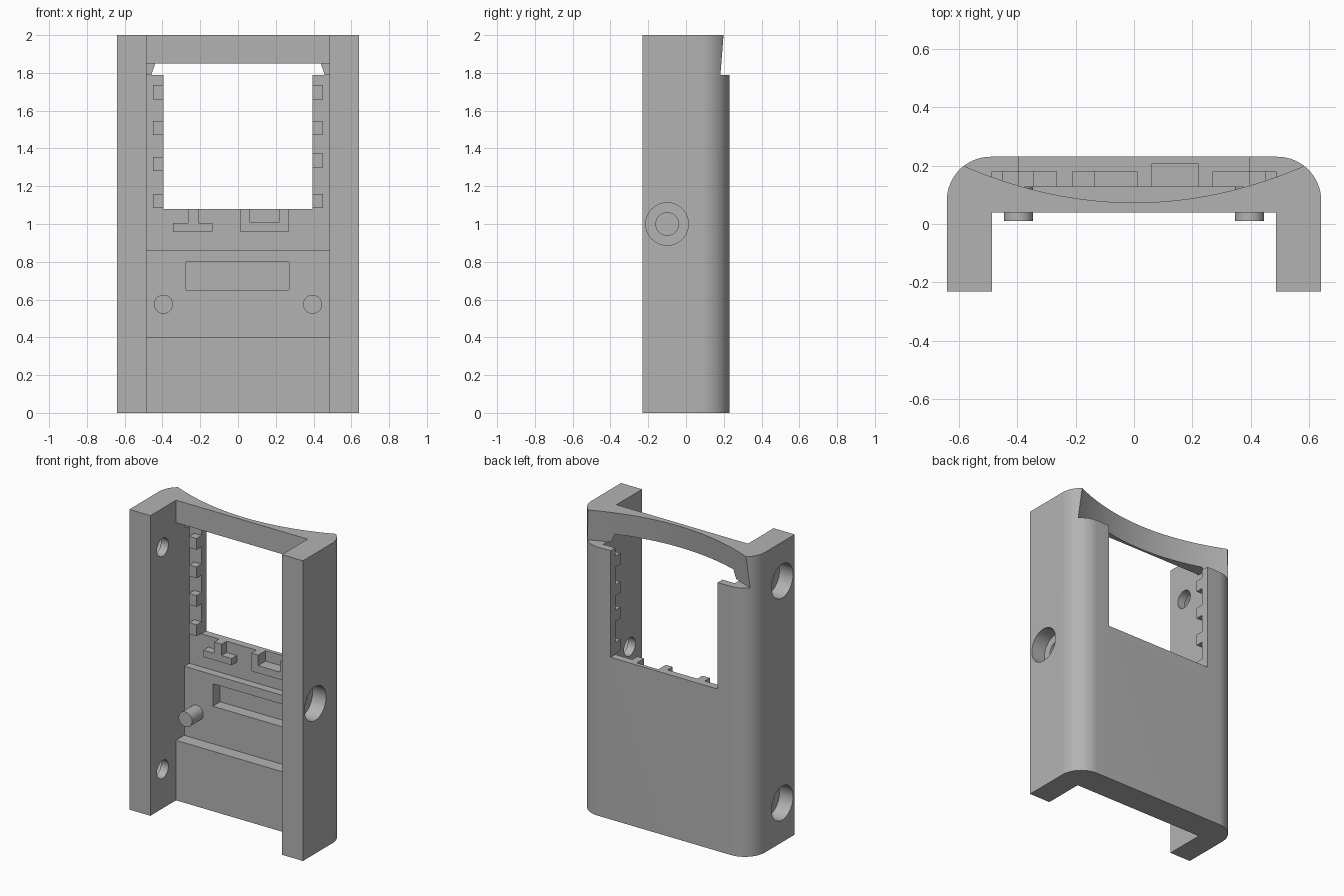
import bpy, bmesh
from math import sin, cos, pi

cube = bpy.data.objects.get("Cube")
if cube:
    bpy.data.objects.remove(cube, do_unlink=True)

grey = bpy.data.materials.new("plain grey")
grey.use_nodes = True
grey.diffuse_color = (0.45, 0.45, 0.45, 1)
grey.node_tree.nodes["Principled BSDF"].inputs["Base Color"].default_value = (0.45, 0.45, 0.45, 1)

# Key depths and sizes
HALF, INNER, BACK = 0.64, 0.485, 0.23
FLOOR, MID, DEEP, POCKET = 0.04, 0.127, 0.18, 0.205
SILL, LEDGE, BEAM, TOP = 1.08, 1.79, 1.85, 2.0
WIN = 0.395


def prism(name, pts, axis, lo, hi, shear=0.0):
    """Extrude a 2D outline along an axis; shear moves the far end in y."""
    place = {"x": lambda a, b, t: (t, a, b),
             "y": lambda a, b, t: (a, t, b),
             "z": lambda a, b, t: (a, b, t)}[axis]
    bm = bmesh.new()
    near = [bm.verts.new(place(a, b, lo)) for a, b in pts]
    far = [bm.verts.new(place(a, b + shear, hi)) for a, b in pts]
    bm.faces.new(near)
    bm.faces.new(far)
    n = len(pts)
    for i in range(n):
        j = (i + 1) % n
        bm.faces.new((near[i], near[j], far[j], far[i]))
    bmesh.ops.recalc_face_normals(bm, faces=bm.faces)
    mesh = bpy.data.meshes.new(name)
    bm.to_mesh(mesh)
    bm.free()
    mesh.materials.append(grey)
    obj = bpy.data.objects.new(name, mesh)
    bpy.context.collection.objects.link(obj)
    return obj


def rect(x0, x1, z0, z1):
    return [(x0, z0), (x1, z0), (x1, z1), (x0, z1)]


def circle(cx, cy, r, n=40):
    return [(cx + r * cos(2 * pi * i / n), cy + r * sin(2 * pi * i / n)) for i in range(n)]


def select(obj):
    bpy.ops.object.select_all(action="DESELECT")
    obj.select_set(True)
    bpy.context.view_layer.objects.active = obj


def cut(obj, cutter):
    cutter.hide_render = True
    mod = obj.modifiers.new("cut", "BOOLEAN")
    mod.operation = "DIFFERENCE"
    mod.solver = "EXACT"
    mod.object = cutter
    select(obj)
    bpy.ops.object.modifier_apply(modifier=mod.name)
    bpy.data.objects.remove(cutter, do_unlink=True)


# Housing: block with two rounded back corners
R, STEPS = 0.15, 16
arc = [(HALF - R + R * cos(a), BACK - R + R * sin(a))
       for a in (pi / 2 * i / STEPS for i in range(STEPS + 1))]
outline = [(HALF, -BACK)] + arc + [(-x, y) for x, y in reversed(arc)] + [(-HALF, -BACK)]
housing = prism("housing", outline, "z", 0, TOP)

# Stepped channel between the side walls
steps = [(-0.5, -0.1), (FLOOR, -0.1), (FLOOR, 0.4), (MID, 0.4), (MID, 0.86),
         (DEEP, 0.86), (DEEP, LEDGE), (MID, LEDGE), (MID, BEAM), (FLOOR, BEAM),
         (FLOOR, 2.1), (-0.5, 2.1)]
cut(housing, prism("channel_cutter", steps, "x", -INNER, INNER))

# Window opening and curved scoop across the top
cut(housing, prism("window_cutter", rect(-WIN, WIN, SILL, BEAM), "y", 0, 0.5))
xs = [0.75 * i / 24 for i in range(-24, 25)]
scoop = [(x, 0.049 + 0.37 * x * x) for x in xs] + [(0.75, 0.6), (-0.75, 0.6)]
cut(housing, prism("scoop_cutter", scoop, "z", LEDGE, 2.05, 0.03))

# Long pocket and small pocket below the window
cut(housing, prism("slot_cutter", rect(-0.275, 0.27, 0.65, 0.8), "y", 0, POCKET))
cut(housing, prism("notch_cutter", rect(0.06, 0.22, 1.01, 1.2), "y", 0.1, POCKET))

# Counterbored screw holes: one in the left wall, two in the right
for side, z in ((1, 1.0), (-1, 1.74), (-1, 0.26)):
    for r, start in ((0.06, 0.4), (0.113, 0.54)):
        lo, hi = sorted((side * start, side * 0.7))
        cut(housing, prism("hole_cutter", circle(-0.1, z, r), "x", lo, hi))

# Small tabs beside the window
for side, label, heights in ((-1, "right", (1.085, 1.28, 1.47, 1.66)),
                             (1, "left", (1.085, 1.3, 1.47, 1.66))):
    x0, x1 = sorted((side * 0.45, side * WIN))
    for z in heights:
        prism(label + "_tab", rect(x0, x1, z, z + 0.075), "y", MID, DEEP)

# T-shaped and U-shaped ribs under the sill
tee = [(-0.345, 0.96), (-0.135, 0.96), (-0.135, 1.005), (-0.21, 1.005),
       (-0.21, SILL), (-0.265, SILL), (-0.265, 1.005), (-0.345, 1.005)]
prism("tee_rib", tee, "y", MID, DEEP)
cup = [(0.01, 0.96), (0.27, 0.96), (0.27, SILL), (0.22, SILL),
       (0.22, 1.01), (0.06, 1.01), (0.06, SILL), (0.01, SILL)]
prism("cup_rib", cup, "y", MID, DEEP)

# Round pegs
pegs = [prism(label + "_peg", circle(side * 0.395, 0.575, 0.05), "y", 0.01, MID)
        for side, label in ((1, "left"), (-1, "right"))]

# Smooth the curved faces, keep edges sharp
for obj in [housing] + pegs:
    select(obj)
    bpy.ops.object.shade_smooth_by_angle(angle=pi / 6)
